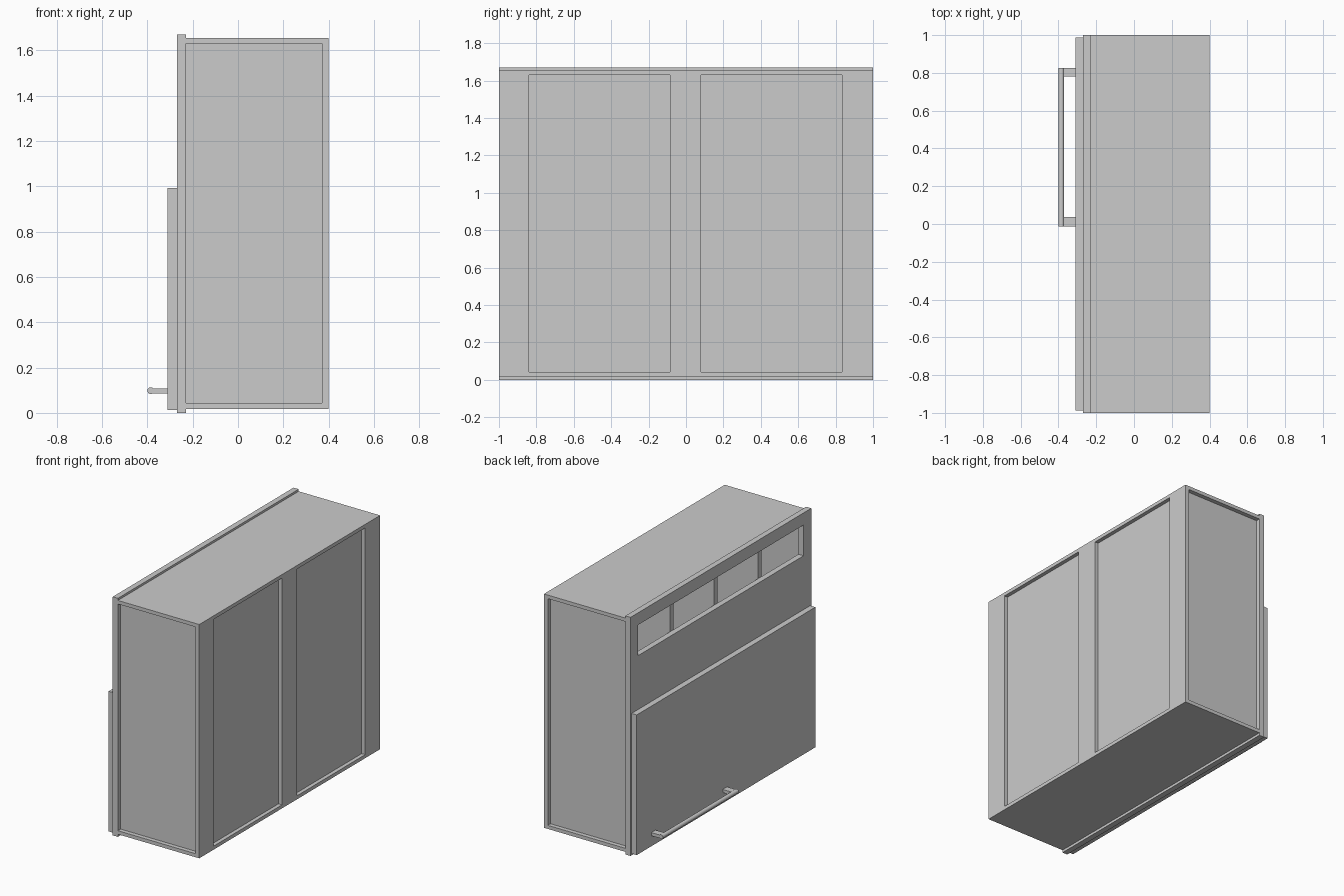
import bpy, bmesh, math

cube = bpy.data.objects.get("Cube")
if cube:
    bpy.data.objects.remove(cube, do_unlink=True)

grey = bpy.data.materials.new("light_grey")
grey.use_nodes = True
grey.diffuse_color = (0.6, 0.6, 0.6, 1)
grey.node_tree.nodes["Principled BSDF"].inputs["Base Color"].default_value = (0.6, 0.6, 0.6, 1)


def finish(name, bm):
    bmesh.ops.recalc_face_normals(bm, faces=bm.faces)
    mesh = bpy.data.meshes.new(name)
    bm.to_mesh(mesh)
    bm.free()
    mesh.materials.append(grey)
    obj = bpy.data.objects.new(name, mesh)
    bpy.context.collection.objects.link(obj)
    return obj


def board(name, x, y, z):
    """Box spanning the given (min, max) ranges."""
    bm = bmesh.new()
    bmesh.ops.create_cube(bm, size=1)
    for v in bm.verts:
        v.co = [r[0] if c < 0 else r[1] for c, r in zip(v.co, (x, y, z))]
    return finish(name, bm)


def window_frame(name, x, outer, inner):
    """Slab in the yz plane with one rectangular opening; rects are (y0, y1, z0, z1)."""
    bm = bmesh.new()
    loops = []
    for xx in x:
        for y0, y1, z0, z1 in (outer, inner):
            loops.append([bm.verts.new((xx, y, z)) for y, z in
                          ((y0, z0), (y1, z0), (y1, z1), (y0, z1))])
    out_a, in_a, out_b, in_b = loops
    for a, b in ((out_a, in_a), (out_b, in_b), (out_a, out_b), (in_a, in_b)):
        for i in range(4):
            j = (i + 1) % 4
            bm.faces.new((a[i], a[j], b[j], b[i]))
    return finish(name, bm)


FRONT, BACK = -0.23, 0.40       # carcass depth
LOW, HIGH = 0.043, 1.63         # inner faces of the bottom and top boards

# Carcass top and bottom
board("top_board", (FRONT, BACK), (-1, 1), (HIGH, 1.655))
board("bottom_board", (FRONT, BACK), (-1, 1), (0.018, LOW))

# Recessed end panels
for side, name in ((-1, "right"), (1, "left")):
    board(name + "_end_panel", (FRONT, 0.373), sorted((side * 0.955, side * 0.97)), (LOW, HIGH))

# Back stiles and the recessed back panel
for name, y in (("right", (-1, -0.84)), ("middle", (-0.085, 0.08)), ("left", (0.835, 1))):
    board(name + "_back_stile", (0.37, BACK), y, (LOW, HIGH))
board("back_panel", (0.36, 0.373), (-0.96, 0.96), (LOW, HIGH))

# Inner dividers seen through the opening
for i in (-1, 0, 1):
    board("divider_%d" % (i + 2), (FRONT, 0.36), (i * 0.486 - 0.02, i * 0.486 + 0.02), (LOW, HIGH))

# Face frame with the long opening near the top
window_frame("face_frame", (-0.27, FRONT), (-1, 1, 0, 1.67), (-0.915, 0.915, 1.37, 1.585))

# Door
board("door", (-0.31, -0.27), (-0.988, 0.988), (0.012, 0.993))

# Handle: two posts and a round bar
for name, y in (("right", (-0.012, 0.036)), ("left", (0.78, 0.826))):
    board(name + "_handle_post", (-0.385, -0.31), y, (0.086, 0.108))
bpy.ops.mesh.primitive_cylinder_add(vertices=16, radius=0.015, depth=0.84,
                                    location=(-0.385, 0.407, 0.098),
                                    rotation=(math.pi / 2, 0, 0))
bar = bpy.context.object
bar.name = "handle_bar"
bar.data.materials.append(grey)
bpy.ops.object.shade_smooth_by_angle(angle=math.radians(40))
